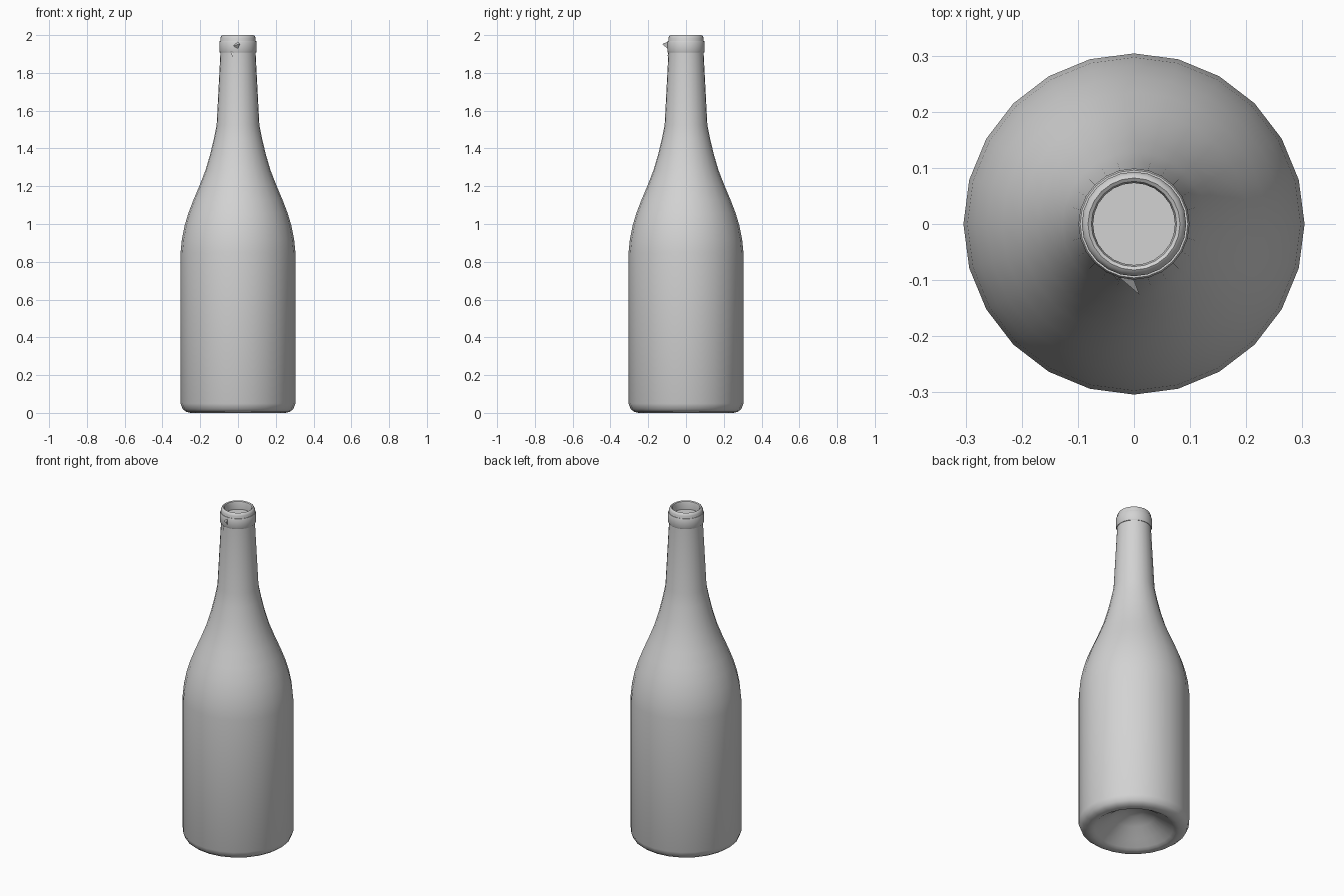
import bpy
import bmesh
from math import radians, pi, cos, sin

cube = bpy.data.objects.get("Cube")
if cube:
    bpy.data.objects.remove(cube, do_unlink=True)

SIDES = 24

grey = bpy.data.materials.new("plain grey")
grey.use_nodes = True
colour = (0.65, 0.65, 0.65, 1)
grey.diffuse_color = colour
grey.node_tree.nodes["Principled BSDF"].inputs["Base Color"].default_value = colour


def make_object(name, verts, faces, smooth=True):
    mesh = bpy.data.meshes.new(name)
    mesh.from_pydata(verts, [], faces)
    bm = bmesh.new()
    bm.from_mesh(mesh)
    bmesh.ops.remove_doubles(bm, verts=bm.verts, dist=1e-5)
    bmesh.ops.recalc_face_normals(bm, faces=bm.faces)
    bm.to_mesh(mesh)
    bm.free()
    obj = bpy.data.objects.new(name, mesh)
    bpy.context.collection.objects.link(obj)
    mesh.materials.append(grey)
    if smooth:
        bpy.ops.object.select_all(action='DESELECT')
        obj.select_set(True)
        bpy.context.view_layer.objects.active = obj
        bpy.ops.object.shade_smooth_by_angle(angle=radians(40))
    return obj


def lathe(name, profile):
    """Turn a closed (radius, height) outline that starts and ends on the axis."""
    verts, faces = [], []
    for r, z in profile:
        for i in range(SIDES):
            a = 2 * pi * i / SIDES
            verts.append((r * cos(a), r * sin(a), z))
    for k in range(len(profile) - 1):
        for i in range(SIDES):
            j = (i + 1) % SIDES
            low, high = k * SIDES, (k + 1) * SIDES
            faces.append((low + i, low + j, high + j, high + i))
    return make_object(name, verts, faces)


# Glass body: punt, rounded heel, straight wall, shoulder, neck and recessed mouth
punt = [(0, 0.12), (0.05, 0.115), (0.11, 0.085), (0.17, 0.04), (0.215, 0.012)]
heel = [(0.23, 0.002), (0.25, 0), (0.275, 0.006), (0.293, 0.02), (0.304, 0.05)]
shoulder = [(0.304, 0.85), (0.297, 0.92), (0.283, 0.99), (0.262, 1.06),
            (0.235, 1.13), (0.203, 1.205), (0.172, 1.285), (0.147, 1.37),
            (0.128, 1.45), (0.113, 1.525)]
mouth = [(0.093, 1.91), (0.093, 1.985), (0.088, 1.996), (0.082, 2.0),
         (0.076, 1.996), (0.073, 1.985), (0.073, 1.95), (0, 1.95)]
lathe("bottle_body", punt + heel + shoulder + mouth)

# Raised ring around the neck below the lip
lathe("neck_ring", [(0.09, 1.908), (0.096, 1.908), (0.099, 1.914),
                    (0.099, 1.963), (0.096, 1.97), (0.09, 1.97), (0.09, 1.908)])

# Small pointed tab on the front of the ring, with a sliver hanging below it
make_object("ring_tab",
            [(-0.03, -0.092, 1.942), (-0.002, -0.095, 1.925),
             (-0.002, -0.095, 1.965), (0.01, -0.126, 1.953)],
            [(0, 1, 2), (0, 1, 3), (1, 2, 3), (0, 2, 3)], smooth=False)
make_object("tab_sliver",
            [(-0.038, -0.09, 1.912), (-0.025, -0.092, 1.912),
             (-0.031, -0.088, 1.912), (-0.03, -0.1, 1.882)],
            [(0, 1, 2), (0, 1, 3), (1, 2, 3), (0, 2, 3)], smooth=False)
